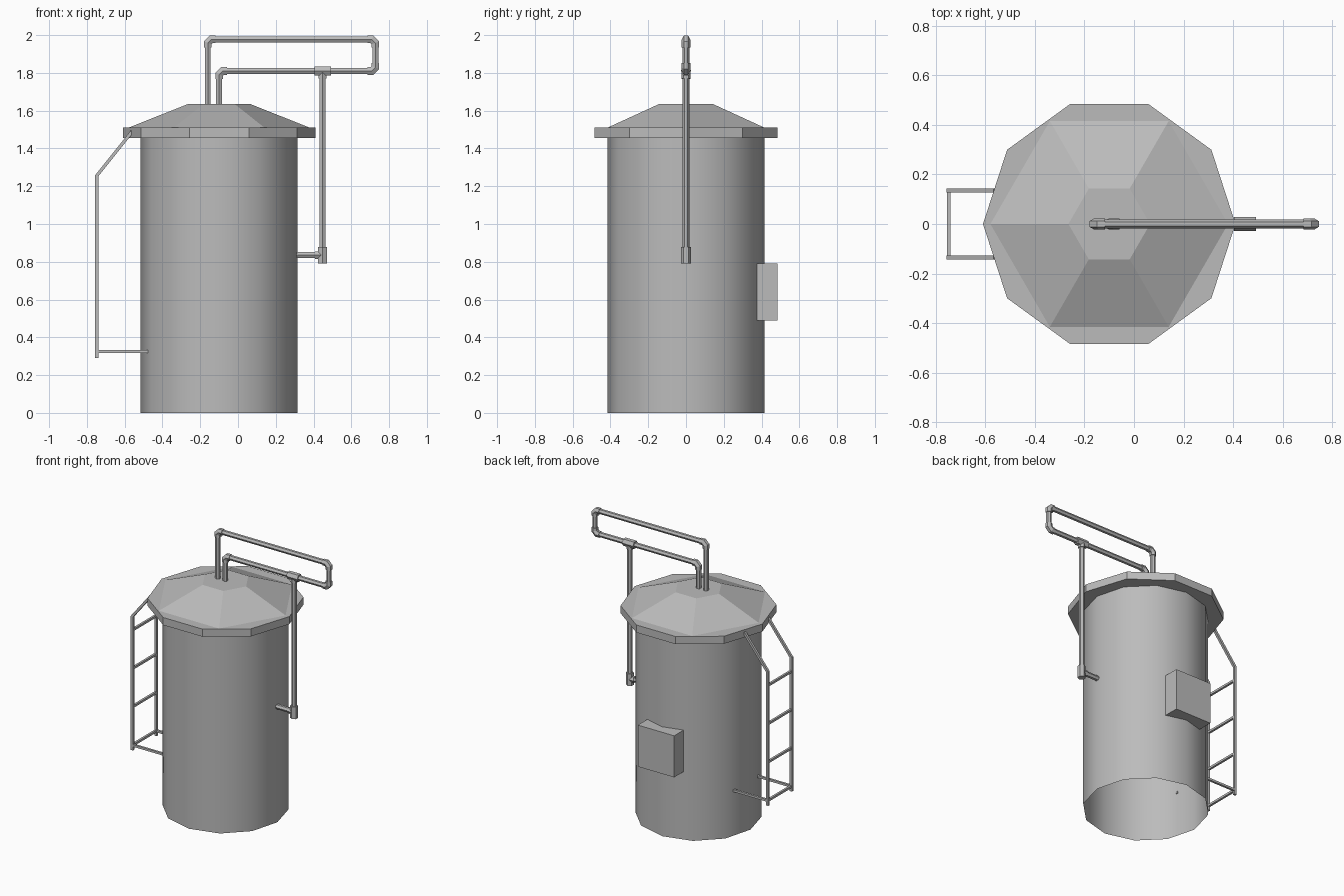
import bpy, bmesh, math
from mathutils import Vector

cube = bpy.data.objects.get("Cube")
if cube:
    bpy.data.objects.remove(cube)

grey = bpy.data.materials.new("plain grey")
grey.use_nodes = True
grey.diffuse_color = (0.5, 0.5, 0.5, 1)
grey.node_tree.nodes["Principled BSDF"].inputs["Base Color"].default_value = (0.5, 0.5, 0.5, 1)

CX = -0.1  # tank axis


def finish(name, bm):
    bmesh.ops.recalc_face_normals(bm, faces=bm.faces)
    mesh = bpy.data.meshes.new(name)
    bm.to_mesh(mesh)
    bm.free()
    mesh.materials.append(grey)
    obj = bpy.data.objects.new(name, mesh)
    bpy.context.collection.objects.link(obj)
    return obj


def frustum(name, sides, r1, r2, z1, z2, caps=True):
    """Upright prism or frustum about the tank axis, first corner on +x."""
    bm = bmesh.new()
    rings = []
    for r, z in ((r1, z1), (r2, z2)):
        angles = [2 * math.pi * i / sides for i in range(sides)]
        rings.append([bm.verts.new((CX + r * math.cos(a), r * math.sin(a), z)) for a in angles])
    for i in range(sides):
        j = (i + 1) % sides
        bm.faces.new((rings[0][i], rings[0][j], rings[1][j], rings[1][i]))
    if caps:
        bm.faces.new(rings[0])
        bm.faces.new(rings[1])
    return finish(name, bm)


def box(name, lo, hi):
    bm = bmesh.new()
    bmesh.ops.create_cube(bm, size=1)
    for v in bm.verts:
        v.co = [(l + h) / 2 + c * (h - l) for l, h, c in zip(lo, hi, v.co)]
    return finish(name, bm)


def tube(name, points, radius, sides=6, turn=0.0):
    """Mitred tube along a path lying in a plane of constant y (or a straight rod)."""
    pts = [Vector(p) for p in points]
    straight = (pts[1] - pts[0]).normalized()
    side = Vector((1, 0, 0)) if abs(straight.y) > 0.9 else Vector((0, 1, 0))
    bm = bmesh.new()
    rings = []
    for i, p in enumerate(pts):
        before = (p - pts[i - 1]).normalized() if i else None
        after = (pts[i + 1] - p).normalized() if i < len(pts) - 1 else None
        d = ((before or after) + (after or before)).normalized()
        stretch = 1 / d.dot(after or before)
        up = d.cross(side) * stretch
        ring = []
        for k in range(sides):
            a = 2 * math.pi * k / sides + turn
            ring.append(bm.verts.new(p + radius * (side * math.cos(a) + up * math.sin(a))))
        rings.append(ring)
    for a, b in zip(rings, rings[1:]):
        for k in range(sides):
            n = (k + 1) % sides
            bm.faces.new((a[k], a[n], b[n], b[k]))
    bm.faces.new(rings[0])
    bm.faces.new(rings[-1])
    return finish(name, bm)


# Tank shell, open at the bottom
shell = frustum("tank_shell", 12, 0.415, 0.415, 0, 1.46, caps=False)
bpy.context.view_layer.objects.active = shell
shell.select_set(True)
bpy.ops.object.shade_smooth_by_angle(angle=math.radians(40))

# Lid and roof
frustum("lid_rim", 10, 0.51, 0.51, 1.455, 1.51)
frustum("roof", 6, 0.48, 0.165, 1.51, 1.635)

# Control box on the back
box("control_box", (CX - 0.145, 0.37, 0.49), (CX + 0.145, 0.485, 0.79))

# Ladder rails, wall brackets and rungs
SQUARE = math.pi / 4
for label, y in (("left", -0.135), ("right", 0.135)):
    tube(f"ladder_rail_{label}", [(-0.748, y, 0.29), (-0.748, y, 1.255), (-0.56, y, 1.49)],
         0.012, 4, SQUARE)
    tube(f"ladder_bracket_{label}", [(-0.748, y, 0.325), (-0.475, y, 0.325)], 0.011, 4, SQUARE)
for i in range(4):
    z = 0.325 + i * 0.277
    tube(f"ladder_rung_{i + 1}", [(-0.748, -0.135, z), (-0.748, 0.135, z)], 0.011, 4, SQUARE)

# Overhead pipe loop
PIPE, JOINT = 0.018, 0.023
LOW, HIGH, FAR = 1.81, 1.977, 0.727
loop = [(-0.16, 1.6), (-0.16, HIGH), (FAR, HIGH), (FAR, LOW), (-0.1, LOW), (-0.1, 1.6)]
corners = [Vector((x, 0, z)) for x, z in loop]
path = [corners[0]]
for i in range(1, 5):
    c = corners[i]
    a = (corners[i - 1] - c).normalized()
    b = (corners[i + 1] - c).normalized()
    path += [c + a * 0.02, c + b * 0.02]
    # Chamfered elbow joint
    tube(f"pipe_elbow_{i}", [c + a * 0.042, c + a * 0.018, c + b * 0.018, c + b * 0.042], JOINT)
path.append(corners[5])
tube("pipe_loop", path, PIPE)

# Drop pipe with its tee joint, lower fitting and inlet
X = 0.448
tube("drop_pipe", [(X, 0, LOW), (X, 0, 0.81)], PIPE)
tube("inlet_pipe", [(X, 0, 0.835), (0.28, 0, 0.835)], PIPE)
tube("tee_joint", [(X - 0.044, 0, LOW), (X + 0.044, 0, LOW)], 0.028)
tube("tee_neck", [(X, 0, LOW), (X, 0, LOW - 0.04)], 0.024)
tube("lower_fitting", [(X, 0, 0.79), (X, 0, 0.877)], 0.027)
tube("inlet_collar", [(X, 0, 0.835), (X - 0.04, 0, 0.835)], 0.023)
